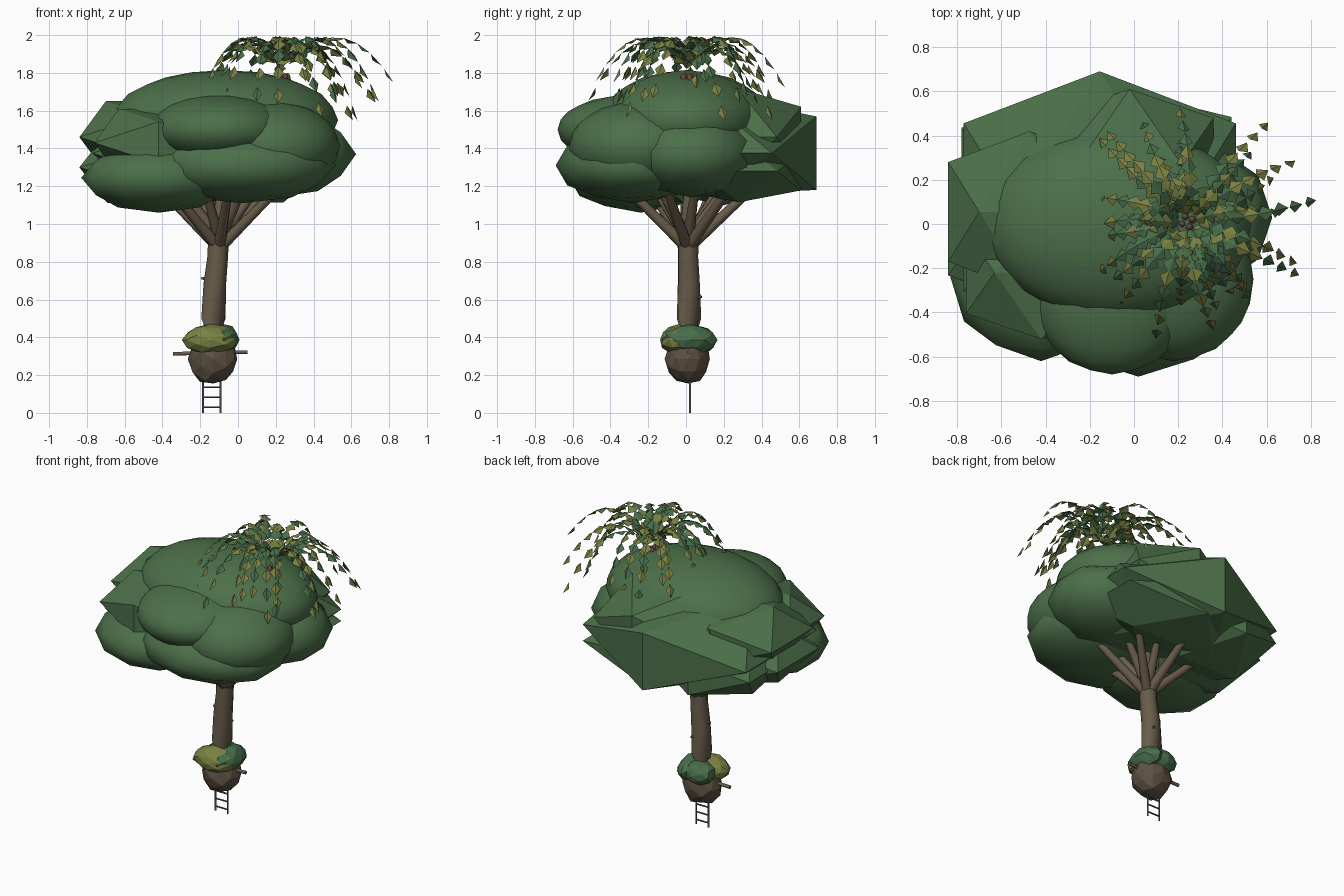
import bpy, bmesh, math, random
from mathutils import Vector

random.seed(7)
if "Cube" in bpy.data.objects:
    bpy.data.objects.remove(bpy.data.objects["Cube"])


def material(name, rgb):
    m = bpy.data.materials.new(name)
    m.use_nodes = True
    m.diffuse_color = (*rgb, 1)
    m.node_tree.nodes["Principled BSDF"].inputs["Base Color"].default_value = (*rgb, 1)
    return m


FOLIAGE = material("foliage green", (0.072, 0.16, 0.067))
BARK = material("bark brown", (0.14, 0.108, 0.067))
EARTH = material("earth brown", (0.11, 0.083, 0.055))
OLIVE = material("olive leaf", (0.19, 0.22, 0.055))
LEAF = material("fresh green leaf", (0.064, 0.155, 0.068))
METAL = material("ladder grey", (0.11, 0.11, 0.11))
HUSK = material("husk brown", (0.12, 0.065, 0.045))


def finish(name, bm, mats, smooth=False):
    mesh = bpy.data.meshes.new(name)
    bmesh.ops.recalc_face_normals(bm, faces=bm.faces)
    bm.to_mesh(mesh)
    bm.free()
    for m in mats:
        mesh.materials.append(m)
    for p in mesh.polygons:
        p.use_smooth = smooth
    ob = bpy.data.objects.new(name, mesh)
    bpy.context.collection.objects.link(ob)
    return ob


# Icosahedral clump; with cuts it is rounded into a smooth ellipsoid
def clump(name, centre, radii, mat, cuts=0, floor=0, jitter=0):
    bm = bmesh.new()
    phi = (1 + math.sqrt(5)) / 2
    for a in (-1, 1):
        for b in (-phi, phi):
            for co in ((0, b, a), (a, 0, b), (b, a, 0)):
                bm.verts.new(Vector(co) / phi)
    bmesh.ops.convex_hull(bm, input=bm.verts)
    if cuts:
        bmesh.ops.subdivide_edges(bm, edges=bm.edges, cuts=cuts, use_grid_fill=True)
        for v in bm.verts:
            v.co.normalize()
    for v in bm.verts:
        s = 1 + random.uniform(-jitter, jitter)
        v.co = Vector(c + r * x * s for c, r, x in zip(centre, radii, v.co))
        v.co.z = max(v.co.z, floor)
    return finish(name, bm, [mat], smooth=cuts > 0 and jitter == 0)


# Round tube through (point, radius) stations
def tube(name, stations, mat, sides=8):
    bm = bmesh.new()
    rings = []
    pts = [Vector(p) for p, r in stations]
    for i, (p, r) in enumerate(stations):
        d = pts[min(i + 1, len(pts) - 1)] - pts[max(i - 1, 0)]
        q = d.to_track_quat("Z", "Y")
        rings.append([bm.verts.new(pts[i] + q @ Vector((r * math.cos(a), r * math.sin(a), 0)))
                      for a in (k * math.tau / sides for k in range(sides))])
    for lo, hi in zip(rings, rings[1:]):
        for k in range(sides):
            n = (k + 1) % sides
            bm.faces.new((lo[k], lo[n], hi[n], hi[k]))
    bm.faces.new(rings[0])
    bm.faces.new(rings[-1])
    ob = finish(name, bm, [mat], smooth=True)
    bpy.ops.object.select_all(action="DESELECT")
    ob.select_set(True)
    bpy.context.view_layer.objects.active = ob
    bpy.ops.object.shade_smooth_by_angle(angle=math.radians(65))
    return ob


# Smooth canopy clumps on the front, left side and crown
clump("canopy_crown", (-0.07, 0, 1.55), (0.6, 0.44, 0.265), FOLIAGE, 3)
clump("canopy_front_upper", (-0.1, -0.29, 1.5), (0.37, 0.39, 0.185), FOLIAGE, 3)
clump("canopy_front_lower", (0.02, -0.28, 1.31), (0.5, 0.41, 0.2), FOLIAGE, 1)
clump("canopy_front_right", (-0.42, -0.24, 1.245), (0.41, 0.38, 0.185), FOLIAGE, 1)
clump("canopy_front_left", (0.18, -0.25, 1.41), (0.36, 0.37, 0.24), FOLIAGE, 3)
clump("canopy_left", (0.2, 0.03, 1.37), (0.425, 0.36, 0.23), FOLIAGE, 1)

# Faceted canopy clumps on the back and right side
clump("canopy_back_main", (-0.155, 0.075, 1.375), (0.615, 0.615, 0.315), FOLIAGE, floor=1.15)
clump("canopy_back_lower", (-0.08, 0.28, 1.28), (0.52, 0.33, 0.165), FOLIAGE)
clump("canopy_back_right", (-0.42, 0.2, 1.3), (0.36, 0.38, 0.2), FOLIAGE)
clump("canopy_back_upper", (-0.02, 0.27, 1.46), (0.38, 0.34, 0.26), FOLIAGE)
clump("canopy_right_upper", (-0.473, 0.055, 1.46), (0.367, 0.364, 0.19), FOLIAGE)
clump("canopy_right_lower", (-0.447, -0.01, 1.3), (0.393, 0.36, 0.19), FOLIAGE)
clump("canopy_right_front", (-0.42, -0.22, 1.43), (0.34, 0.3, 0.18), FOLIAGE)

# Trunk with small knots
tube("trunk", [((-0.13, 0.016, 0.28), 0.068), ((-0.13, 0.016, 0.5), 0.065),
               ((-0.123, 0.015, 0.68), 0.06), ((-0.108, 0.011, 0.82), 0.055),
               ((-0.1, 0.01, 0.98), 0.056)], BARK, 10)
for i, (a, z) in enumerate(((3.1, 0.7), (1.2, 0.6))):
    out = Vector((math.cos(a), math.sin(a), 0.2))
    base = Vector((-0.122, 0.014, z))
    tube(f"trunk_knot_{i}", [(base + out * 0.04, 0.012), (base + out * 0.073, 0.007)], BARK, 6)

# Branches fanning into the canopy
for i in range(12):
    a = i * math.tau / 12 + 0.15
    spread = 0.37 if i % 2 else 0.22
    d = Vector((math.cos(a), math.sin(a), 0))
    base = Vector((-0.1, 0.01, 0.89 if i % 2 else 0.94))
    tip = Vector((-0.1, 0.02, 1.22)) + d * spread
    tube(f"branch_{i}", [(base + d * 0.018, 0.032), ((base + tip) / 2 + d * 0.01, 0.026),
                         (tip, 0.021)], BARK, 8)
tube("branch_centre", [((-0.1, 0.01, 0.92), 0.05), ((-0.08, 0.02, 1.25), 0.025)], BARK, 8)

# Root ball, crossbar and bushes round the foot of the trunk
clump("root_ball", (-0.13, 0.012, 0.285), (0.13, 0.118, 0.135), EARTH, 1, jitter=0.06)
tube("crossbar", [((-0.345, 0.015, 0.313), 0.011), ((0.05, 0.015, 0.322), 0.011)], BARK, 6)
clump("bush_front", (-0.145, -0.035, 0.387), (0.148, 0.105, 0.08), OLIVE, 1, jitter=0.06)
clump("bush_left", (-0.075, 0.02, 0.387), (0.082, 0.14, 0.08), LEAF, 1, jitter=0.06)
clump("bush_back", (-0.15, 0.07, 0.385), (0.11, 0.09, 0.075), LEAF, 1, jitter=0.06)

# Ladder hanging below
for side, x in (("right", -0.185), ("left", -0.093)):
    tube(f"ladder_rail_{side}", [((x, 0.022, 0), 0.006), ((x, 0.022, 0.24), 0.006)], METAL, 6)
for i in range(4):
    z = 0.03 + i * 0.053
    tube(f"ladder_rung_{i}", [((-0.185, 0.022, z), 0.005), ((-0.093, 0.022, z), 0.005)], METAL, 6)

# Husk at the heart of the arching leaf spray
hub = Vector((0.24, 0.01, 1.785))
for i in range(4):
    a = i * math.tau / 4 + 0.4
    clump(f"husk_{i}", hub + Vector((math.cos(a) * 0.025, math.sin(a) * 0.025, -0.03)),
          (0.018, 0.018, 0.045), HUSK, 1)

# Leaf spray: folded kite leaves strung along arching strands
bm = bmesh.new()
strands = 28
count = 8
for s in range(strands):
    ang = s * math.tau / strands + random.uniform(-0.1, 0.1)
    d = Vector((math.cos(ang), math.sin(ang), 0))
    side = Vector((-d.y, d.x, 0))
    reach = random.uniform(0.36, 0.56) + 0.06 * max(0, d.x)
    height = random.uniform(0.13, 0.2) if s % 2 else 0.2
    droop = random.uniform(0.85, 1.2)
    rise = 2 * math.sqrt(droop * height)
    bend = random.uniform(-0.14, 0.14)

    def point(t):
        return hub + d * reach * t + side * bend * t * t + Vector((0, 0, rise * t - droop * t * t))

    for i in range(count):
        t = 0.1 + 0.9 * i / count
        mid = point(t + 0.05)
        along = (point(t + 0.1) - point(t)).normalized()
        length = 0.038 + 0.006 * t
        width = 0.041 * (1 - 0.5 * t * t)
        roll = side + Vector((0, 0, random.uniform(-0.5, 0.5)))
        roll = (roll - along * roll.dot(along)).normalized()
        up = roll.cross(along)
        if up.z < 0:
            up.negate()
        tail, tip = [bm.verts.new(mid + along * k * length) for k in (-1, 1)]
        colour = random.randint(0, 1)
        for k in (-1, 1):
            wing = bm.verts.new(mid + roll * k * width - up * 0.012 - along * 0.006)
            f = bm.faces.new((tail, tip, wing) if k < 0 else (tip, tail, wing))
            f.material_index = colour
finish("leaf_spray", bm, [OLIVE, LEAF])
